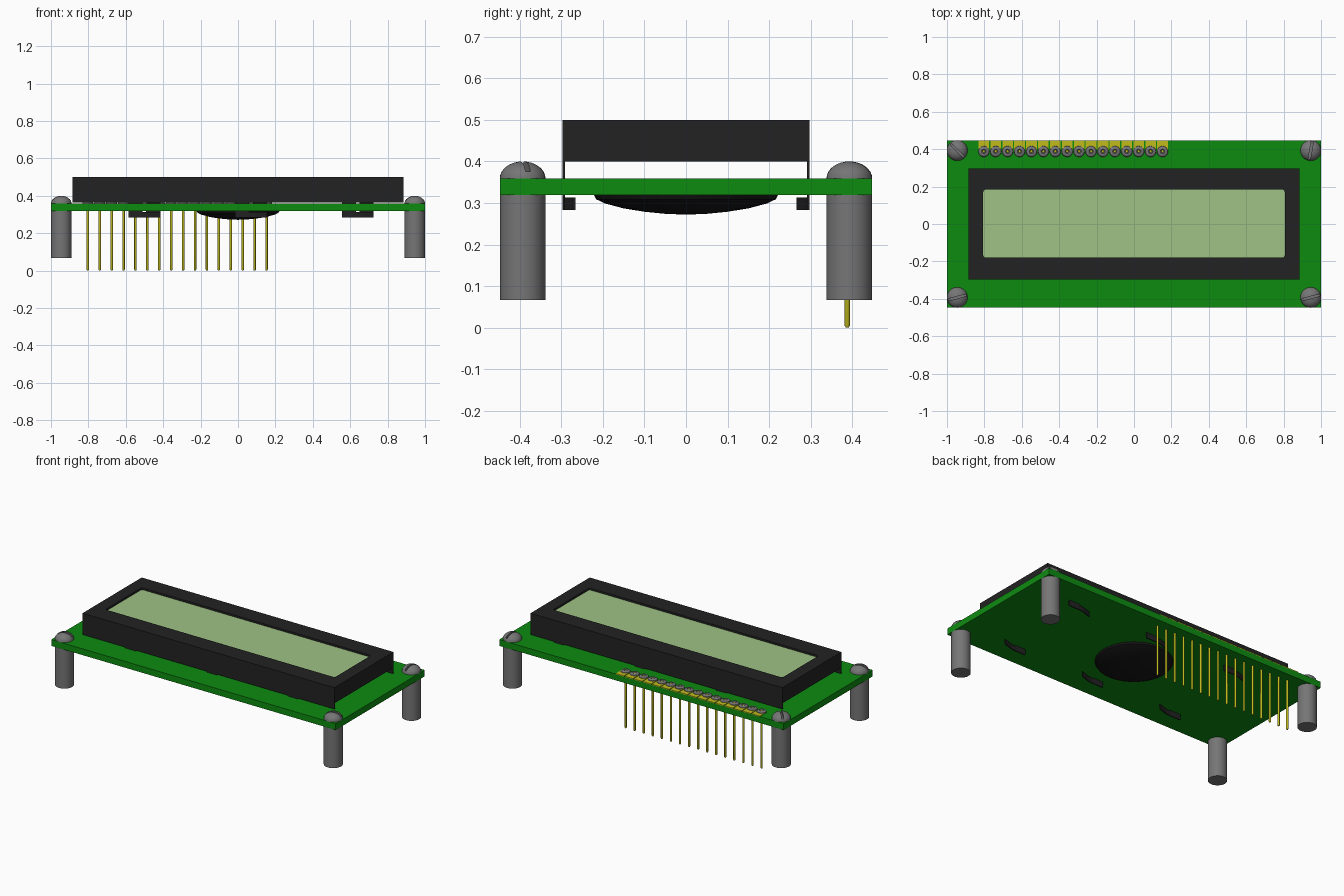
import bpy, bmesh, math
from mathutils import Matrix

if "Cube" in bpy.data.objects:
    bpy.data.objects.remove(bpy.data.objects["Cube"], do_unlink=True)


def material(name, rgb):
    m = bpy.data.materials.new(name)
    m.use_nodes = True
    m.diffuse_color = (*rgb, 1)
    bsdf = next(n for n in m.node_tree.nodes if n.type == 'BSDF_PRINCIPLED')
    bsdf.inputs["Base Color"].default_value = (*rgb, 1)
    return m


GREEN = material("board green", (0.004, 0.26, 0.005))
BLACK = material("frame black", (0.016, 0.016, 0.016))
RESIN = material("resin black", (0.009, 0.009, 0.009))
SCREEN = material("screen pale green", (0.345, 0.545, 0.235))
GREY = material("metal grey", (0.18, 0.18, 0.18))
GOLD = material("pin gold", (0.54, 0.50, 0.012))

BOARD_LOW, BOARD_TOP = 0.319, 0.359


def make(name, bm, *mats, smooth=False):
    bmesh.ops.recalc_face_normals(bm, faces=bm.faces)
    me = bpy.data.meshes.new(name)
    bm.to_mesh(me)
    bm.free()
    for m in mats:
        me.materials.append(m)
    ob = bpy.data.objects.new(name, me)
    bpy.context.collection.objects.link(ob)
    if smooth:
        select(ob)
        bpy.ops.object.shade_smooth_by_angle(angle=math.radians(35))
    return ob


def select(ob):
    bpy.ops.object.select_all(action='DESELECT')
    ob.select_set(True)
    bpy.context.view_layer.objects.active = ob


def add_box(bm, x0, x1, y0, y1, z0, z1):
    mat = Matrix.Translation(((x0 + x1) / 2, (y0 + y1) / 2, (z0 + z1) / 2)) \
        @ Matrix.Diagonal((x1 - x0, y1 - y0, z1 - z0, 1))
    bmesh.ops.create_cube(bm, size=1, matrix=mat)


def box(name, dims, mat):
    bm = bmesh.new()
    add_box(bm, *dims)
    return make(name, bm, mat)


def lathe(name, profile, mat, steps=32):
    """Revolve (radius, height) points about z."""
    bm = bmesh.new()
    vs = [bm.verts.new((r, 0, z)) for r, z in profile]
    es = [bm.edges.new(p) for p in zip(vs, vs[1:])]
    bmesh.ops.spin(bm, geom=vs + es, cent=(0, 0, 0), axis=(0, 0, 1),
                   angle=math.tau, steps=steps, use_merge=True)
    bmesh.ops.remove_doubles(bm, verts=bm.verts, dist=1e-5)
    return make(name, bm, mat, smooth=True)


def copy_to(ob, name, x, y):
    new = bpy.data.objects.new(name, ob.data)
    new.location = (x, y, 0)
    bpy.context.collection.objects.link(new)
    return new


# Circuit board
box("circuit_board", (-1, 1, -0.447, 0.447, BOARD_LOW, BOARD_TOP), GREEN)

# Display frame: block with a round-cornered recess holding the screen
bm = bmesh.new()
add_box(bm, -0.885, 0.885, -0.297, 0.297, 0.40, 0.50)
bm.faces.ensure_lookup_table()
top = max(bm.faces, key=lambda f: f.calc_center_median().z)
bmesh.ops.inset_individual(bm, faces=[top], thickness=0.1)
for v in top.verts:
    v.co.x = math.copysign(0.806, v.co.x)
    v.co.y = 0.184 if v.co.y > 0 else -0.180
floor = bmesh.ops.extrude_discrete_faces(bm, faces=[top])['faces'][0]
bmesh.ops.translate(bm, verts=floor.verts, vec=(0, 0, -0.012))
corners = [e for e in bm.edges
           if abs(e.verts[0].co.z - e.verts[1].co.z) > 0.005
           and abs(e.verts[0].co.x) < 0.85]
bmesh.ops.bevel(bm, geom=corners, offset=0.012, segments=3, profile=0.5,
                affect='EDGES')
bm.normal_update()
for f in bm.faces:
    in_recess = 0.45 < f.calc_center_median().z < 0.495
    f.material_index = 1 if in_recess and abs(f.normal.z) > 0.9 else 0
make("display_frame", bm, BLACK, SCREEN)

# Frame skirts along the front and back, open at both ends
for side, s in (("front", -1), ("back", 1)):
    y0, y1 = sorted((s * 0.297, s * 0.291))
    box(side + "_frame_skirt", (-0.885, 0.885, y0, y1, 0.364, 0.40), BLACK)

# Twisted locking tabs below the board, with necks up through it
TAB_PATH = [(-0.085, -0.297), (-0.01, -0.297), (0.025, -0.292),
            (0.055, -0.282), (0.085, -0.272)]
for side, s in (("front", 1), ("back", -1)):
    for i, cx in enumerate((-0.50, 0.07, 0.64)):
        bm = bmesh.new()
        outer = [(cx + s * x, s * y) for x, y in TAB_PATH]
        inner = [(x, y + s * 0.006) for x, y in outer]
        face = bm.faces.new([bm.verts.new((x, y, 0.283))
                             for x, y in outer + inner[::-1]])
        ext = bmesh.ops.extrude_face_region(bm, geom=[face])['geom']
        bmesh.ops.translate(bm, vec=(0, 0, 0.03),
                            verts=[g for g in ext if isinstance(g, bmesh.types.BMVert)])
        x0, x1 = sorted((cx - s * 0.085, cx - s * 0.01))
        y0, y1 = sorted((-s * 0.297, -s * 0.291))
        add_box(bm, x0, x1, y0, y1, 0.31, 0.37)
        make(f"{side}_locking_tab_{i + 1}", bm, BLACK)

# Resin blob under the board
lathe("resin_blob", [(0, 0.32), (0.222, 0.32), (0.216, 0.309), (0.195, 0.299),
                     (0.15, 0.287), (0.10, 0.279), (0.05, 0.274), (0, 0.272)],
      RESIN, 48)

# Corner standoffs and slotted screw heads
post = lathe("standoff", [(0, 0.067), (0.055, 0.067), (0.055, BOARD_LOW),
                          (0, BOARD_LOW)], GREY)
dome = [(0.055 * math.cos(t), BOARD_TOP + 0.041 * math.sin(t))
        for t in [i * math.pi / 16 for i in range(8)]] + [(0, 0.40)]
for name, x, y, angle in (("front_right", -1, -1, 15), ("front_left", 1, -1, 15),
                          ("back_right", -1, 1, -45), ("back_left", 1, 1, 80)):
    px, py = x * 0.945, y * 0.393
    copy_to(post, name + "_standoff", px, py)
    head = lathe(name + "_screw_head", [(0, BOARD_TOP)] + dome, GREY)
    cutter = box("slot_cutter", (-0.1, 0.1, -0.006, 0.006, 0.376, 0.45), GREY)
    cutter.rotation_euler.z = math.radians(angle)
    cutter.hide_render = True
    mod = head.modifiers.new("slot", 'BOOLEAN')
    mod.operation = 'DIFFERENCE'
    mod.object = cutter
    mod.solver = 'EXACT'
    select(head)
    bpy.ops.object.modifier_apply(modifier=mod.name)
    bpy.data.objects.remove(cutter, do_unlink=True)
    head.location = (px, py, 0)
bpy.data.objects.remove(post, do_unlink=True)

# Row of sixteen header pins with pads and solder rings
pin = lathe("pin", [(0, 0), (0.004, 0.001), (0.0068, 0.006), (0.0068, 0.366),
                    (0, 0.372)], GOLD, 12)
solder = lathe("solder", [(0.030, BOARD_TOP), (0.028, 0.366), (0.020, 0.371),
                          (0.012, 0.371), (0.007, 0.366)], GREY, 20)
pad = box("pad", (-0.0285, 0.0285, 0.004, 0.059, BOARD_TOP - 0.002, 0.3625), GOLD)
for i in range(16):
    x = -0.803 + i * 0.0637
    for part, label in ((pin, "header_pin"), (solder, "solder_ring"),
                        (pad, "contact_pad")):
        copy_to(part, f"{label}_{i + 1}", x, 0.388)
for part in (pin, solder, pad):
    bpy.data.objects.remove(part, do_unlink=True)
